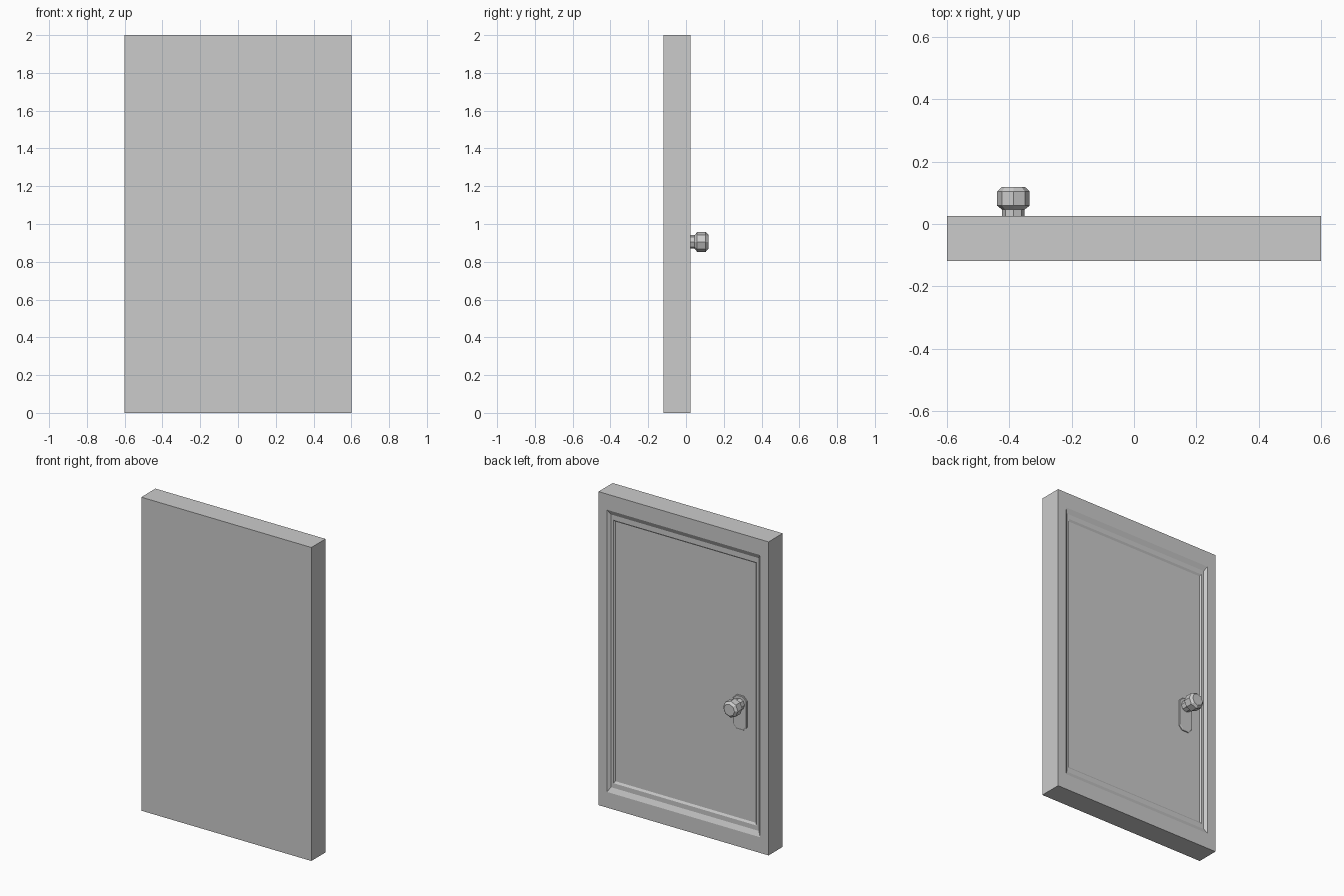
import bpy, bmesh
from math import cos, sin, pi

if "Cube" in bpy.data.objects:
    bpy.data.objects.remove(bpy.data.objects["Cube"])


def loft(name, rings):
    """Bridge consecutive rings of equal vertex count and cap both ends."""
    bm = bmesh.new()
    loops = [[bm.verts.new(p) for p in ring] for ring in rings]
    n = len(loops[0])
    for a, b in zip(loops, loops[1:]):
        for i in range(n):
            j = (i + 1) % n
            bm.faces.new((a[i], a[j], b[j], b[i]))
    bm.faces.new(loops[0])
    bm.faces.new(loops[-1])
    bmesh.ops.recalc_face_normals(bm, faces=bm.faces)
    mesh = bpy.data.meshes.new(name)
    bm.to_mesh(mesh)
    bm.free()
    obj = bpy.data.objects.new(name, mesh)
    bpy.context.collection.objects.link(obj)
    return obj


def rect(f, y):
    """Door outline scaled about its centre by f."""
    return [(sx * 0.6 * f, y, 1 + sz * f)
            for sx, sz in ((-1, -1), (1, -1), (1, 1), (-1, 1))]


# door slab with sloped frame moulding and stepped inner panel
loft("door_panel", [rect(f, y) for f, y in (
    (1, -0.118), (1, 0.025), (0.9, 0.025), (0.87, 0.011),
    (0.84, 0.011), (0.828, 0.003))])

KX, KZ = -0.387, 0.905


# backing plate: elongated octagon reaching down below the knob
def plate(s, y):
    w, c, top, bot = 0.048 * s, 0.024, 0.052 * s, -0.165 * s
    return [(KX + x, y, KZ + z) for x, z in (
        (-w + c, bot), (w - c, bot), (w, bot + c), (w, top - c),
        (w - c, top), (-w + c, top), (-w, top - c), (-w, bot + c))]


loft("knob_plate", [plate(1, 0.0), plate(1, 0.009), plate(0.95, 0.012)])


# faceted eight-sided knob and neck
def ring(r, y):
    return [(KX + r * cos(i * pi / 4), y, KZ + r * sin(i * pi / 4))
            for i in range(8)]


loft("door_knob", [ring(r, y) for r, y in (
    (0.036, 0.0), (0.036, 0.046), (0.0525, 0.059),
    (0.0525, 0.104), (0.038, 0.118))])
